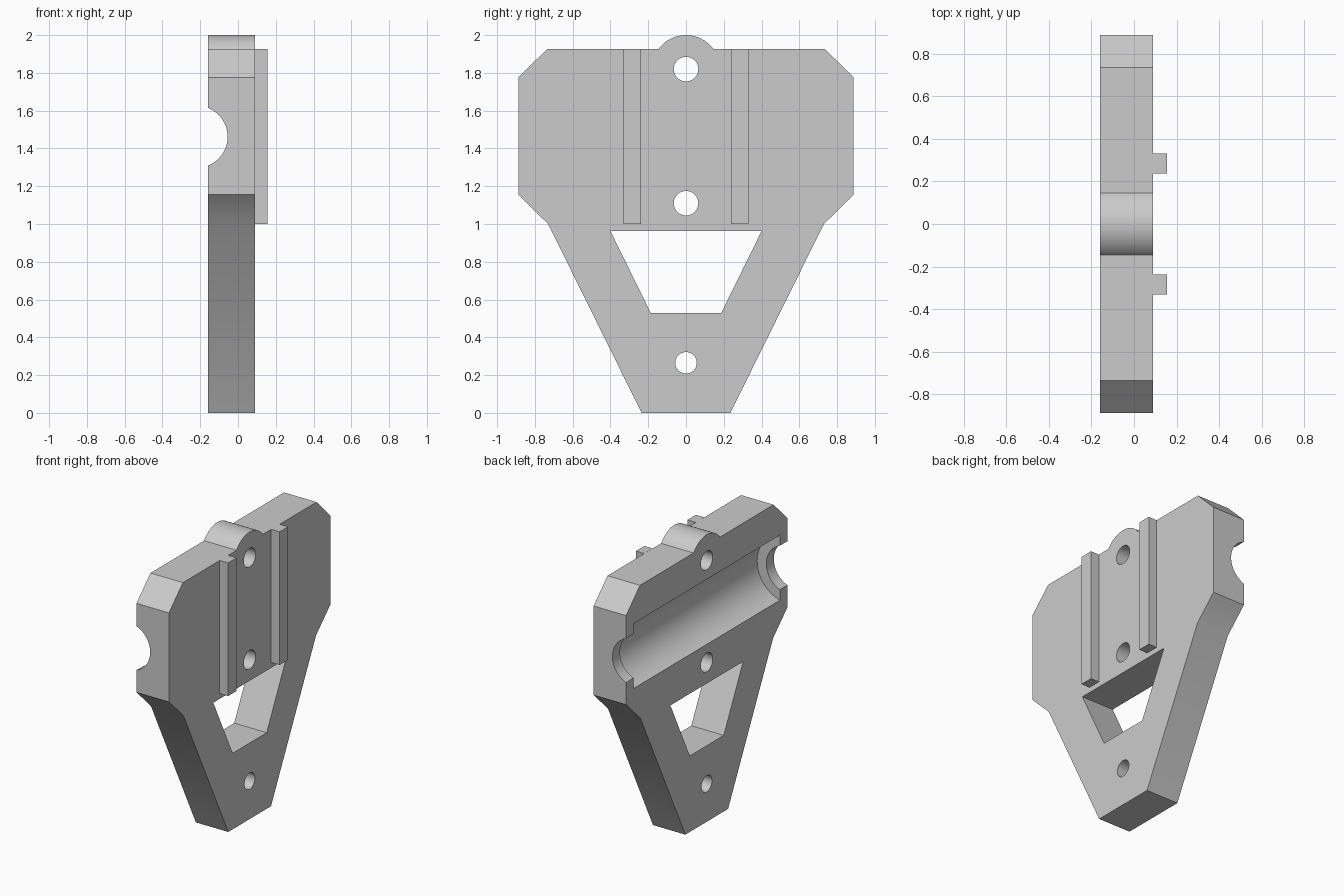
import bpy, bmesh
from math import sin, cos, pi, atan2, radians
from mathutils import Vector

cube = bpy.data.objects.get("Cube")
if cube:
    bpy.data.objects.remove(cube, do_unlink=True)

grey = bpy.data.materials.new("light grey")
grey.use_nodes = True
colour = (0.6, 0.6, 0.6, 1)
grey.diffuse_color = colour
grey.node_tree.nodes["Principled BSDF"].inputs["Base Color"].default_value = colour

BACK, FRONT = -0.16, 0.09      # plate faces along x
HALF = 0.888                   # half width along y


def prism(name, points, start, direction):
    """Extrude a closed polygon of 3D points along a direction."""
    bm = bmesh.new()
    face = bm.faces.new([bm.verts.new(p) for p in points])
    out = bmesh.ops.extrude_face_region(bm, geom=[face])
    verts = [v for v in out["geom"] if isinstance(v, bmesh.types.BMVert)]
    bmesh.ops.translate(bm, verts=verts, vec=direction)
    bmesh.ops.translate(bm, verts=bm.verts[:], vec=start)
    bmesh.ops.recalc_face_normals(bm, faces=bm.faces[:])
    mesh = bpy.data.meshes.new(name)
    bm.to_mesh(mesh)
    bm.free()
    mesh.materials.append(grey)
    obj = bpy.data.objects.new(name, mesh)
    bpy.context.collection.objects.link(obj)
    return obj


def across(name, outline, x0, x1):
    """Prism along x from a (y, z) outline."""
    return prism(name, [(0, y, z) for y, z in outline], (x0, 0, 0), (x1 - x0, 0, 0))


def arc(y, z, r, a0, a1, n):
    return [(y + r * cos(a0 + (a1 - a0) * i / n), z + r * sin(a0 + (a1 - a0) * i / n))
            for i in range(n + 1)]


def cut(target, cutter):
    mod = target.modifiers.new("cut", "BOOLEAN")
    mod.operation, mod.solver, mod.object = "DIFFERENCE", "EXACT", cutter
    bpy.context.view_layer.objects.active = target
    bpy.ops.object.modifier_apply(modifier=mod.name)
    bpy.data.objects.remove(cutter, do_unlink=True)


def mirrored(side):
    return side + [(-y, z) for y, z in reversed(side)]


# Plate with chamfered shoulders, tapered foot and round lug on top
side = [(0.235, 0), (0.73, 1.0), (HALF, 1.155), (HALF, 1.775), (0.735, 1.927)]
lug_angle = atan2(0.107, 0.145)
lug = arc(0, 1.82, 0.18, lug_angle, pi - lug_angle, 32)
plate = across("plate", side + lug + [(-y, z) for y, z in reversed(side)], BACK, FRONT)

# Trapezoid window
cut(plate, across("window_cutter", mirrored([(0.187, 0.53), (0.4, 0.963)]), -0.5, 0.5))

# Bolt holes
for z, r in ((0.265, 0.057), (1.11, 0.065), (1.82, 0.065)):
    cut(plate, across("hole_cutter", arc(0, z, r, 0, 2 * pi, 48)[:-1], -0.5, 0.5))

# Round channel in the back, with narrower openings at both ends
for radius, half in ((0.164, 1.0), (0.234, 0.805)):
    ring = [(x, 0, z) for x, z in arc(-0.219, 1.462, radius, 0, 2 * pi, 96)[:-1]]
    cut(plate, prism("channel_cutter", ring, (0, -half, 0), (0, 2 * half, 0)))

# Two guide rails on the front face
rails = [across(name, [(s * 0.237, 1.0), (s * 0.33, 1.0), (s * 0.33, 1.927), (s * 0.237, 1.927)],
                FRONT, 0.155)
         for name, s in (("rail_rear", 1), ("rail_front", -1))]

# Smooth the curved walls, keep the edges sharp
bpy.ops.object.select_all(action="DESELECT")
for obj in [plate] + rails:
    obj.select_set(True)
bpy.context.view_layer.objects.active = plate
bpy.ops.object.shade_smooth_by_angle(angle=radians(30))
